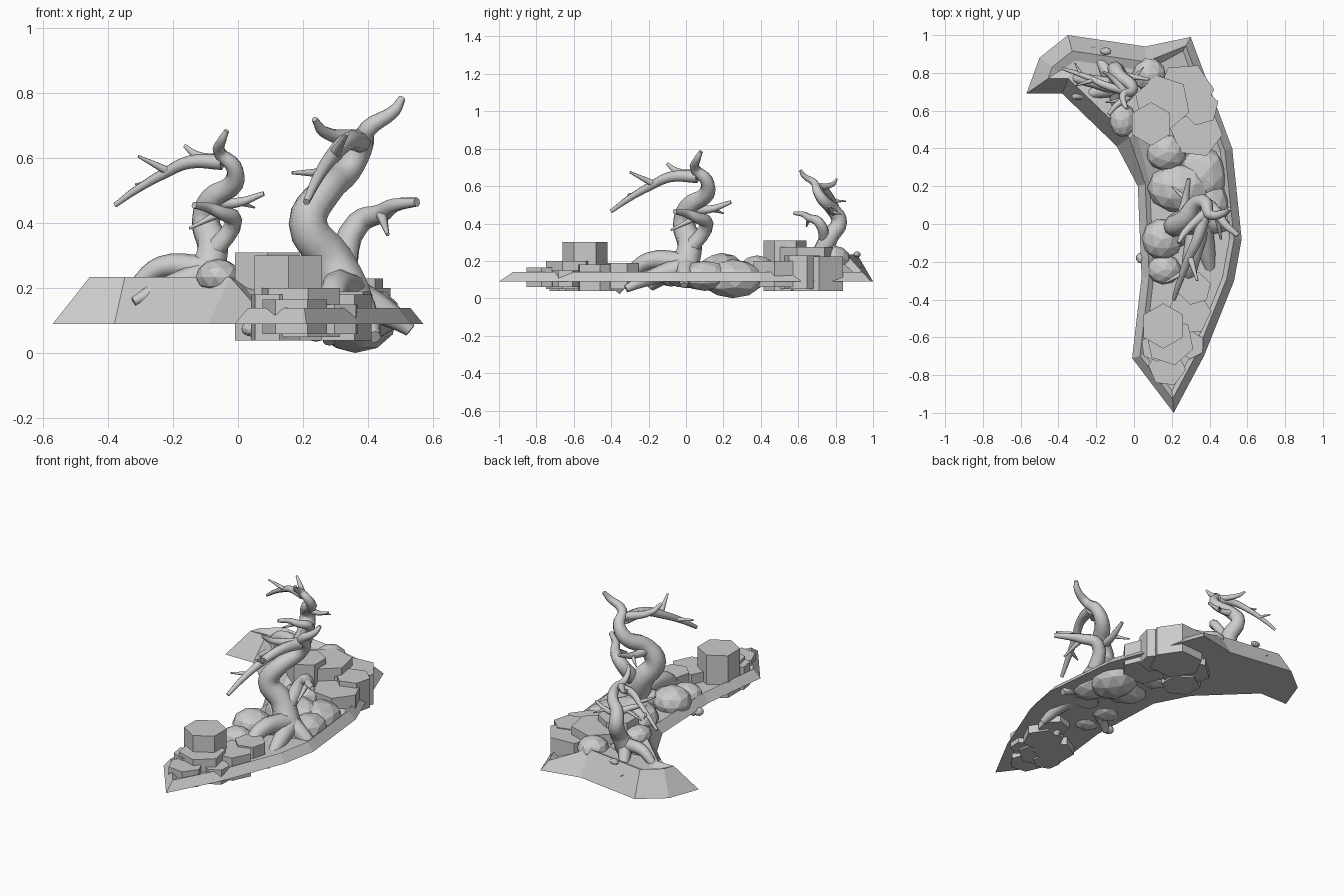
import bpy, bmesh, math, random
from mathutils import Vector, Matrix

if "Cube" in bpy.data.objects:
    bpy.data.objects.remove(bpy.data.objects["Cube"])
random.seed(4)


def finish(name, bm):
    bmesh.ops.recalc_face_normals(bm, faces=bm.faces)
    me = bpy.data.meshes.new(name)
    bm.to_mesh(me)
    bm.free()
    bpy.context.collection.objects.link(bpy.data.objects.new(name, me))


# Crescent ground: an outline, stepped inwards; the rear left part is higher
def ground(outline):
    bm = bmesh.new()
    pts = [Vector(p) for p in outline]
    n = len(pts)
    rings = []
    for step in (0, 1, 1.6):
        ring = []
        for i, p in enumerate(pts):
            a = (p - pts[i - 1]).normalized()
            b = (pts[(i + 1) % n] - p).normalized()
            na, nb = Vector((a.y, -a.x)), Vector((b.y, -b.x))
            high = p.y > .4 and p.x < .1
            q = p + (na + nb) / max(.5, 1 + na.dot(nb)) * step * (.08 if high else .04)
            z = (.235 if high else .14) - .02 * (step > 1)
            ring.append(bm.verts.new((q.x, q.y, z if step else .09)))
        rings.append(ring)
    for r0, r1 in zip(rings, rings[1:]):
        for i in range(n):
            j = (i + 1) % n
            bm.faces.new((r0[i], r0[j], r1[j], r1[i]))
    caps = [bm.faces.new(rings[0]), bm.faces.new(rings[-1])]
    bmesh.ops.triangulate(bm, faces=caps)
    finish("ground", bm)


ground([(-.57, .69), (-.5, .88), (-.35, 1), (.06, .94), (.3, .99), (.52, .4),
        (.57, -.08), (.53, -.3), (.37, -.7), (.21, -1), (-.01, -.71),
        (.04, -.28), (.02, .2), (-.09, .41), (-.38, .69)])


# Hexagonal stone columns: x, y, radius, top
def columns(name, rows):
    bm = bmesh.new()
    for i, (x, y, r, top) in enumerate(rows):
        low = .04 + .01 * (i % 3)
        m = Matrix.Translation((x, y, (low + top) / 2)) @ Matrix.Rotation(i * .2, 4, 'Z')
        bmesh.ops.create_cone(bm, cap_ends=True, segments=6, radius1=r, radius2=r,
                              depth=top - low, matrix=m)
    finish(name, bm)


columns("front_stone_columns", [
    (.155, -.54, .12, .3), (.19, -.62, .13, .2), (.175, -.76, .1, .165),
    (.29, -.47, .12, .18), (.32, -.34, .09, .19), (.3, -.64, .075, .15),
    (.115, -.65, .08, .18)])
columns("rear_stone_columns", [
    (.09, .53, .115, .31), (.15, .64, .15, .275), (.33, .49, .14, .2),
    (.27, .7, .155, .225), (.35, .62, .1, .23)])


# Faceted stones: centre, then width and length
def stones(name, rows):
    bm = bmesh.new()
    for x, y, z, a, b in rows:
        m = (Matrix.Translation((x, y, z)) @ Matrix.Diagonal((a, b, .8 * min(a, b), 1))
             @ Matrix.Rotation(random.uniform(0, 3), 4, 'Z'))
        bmesh.ops.create_icosphere(bm, subdivisions=2, radius=1, matrix=m)
    finish(name, bm)


stones("boulders", [
    (.36, .25, .105, .13, .17), (.24, .19, .14, .17, .13), (.17, .38, .15, .11, .1),
    (-.06, .55, .235, .07, .09), (.08, .79, .21, .09, .09), (.4, .1, .12, .1, .14),
    (.15, -.08, .15, .11, .11), (.16, -.24, .13, .09, .08)])
stones("pebbles", [(-.15, .915, .235, .03, .02), (.04, -.18, .075, .03, .03)])

# Twisted tree: each limb is a start thickness and its path
LIMBS = [
    # trunk running into the highest branch
    (.085, (.365, -.01, .08), (.335, 0, .18), (.285, .02, .29), (.215, -.01, .4),
     (.265, .02, .495), (.335, .11, .56), (.38, .11, .63), (.4, .05, .69),
     (.48, .06, .745), (.505, .08, .785)),
    # long drooping branch and twigs
    (.034, (.375, .06, .65), (.335, -.08, .65), (.285, -.19, .6), (.24, -.31, .53), (.21, -.4, .465)),
    (.019, (.295, -.17, .61), (.335, -.3, .675)),
    (.015, (.26, -.26, .555), (.166, -.31, .555)),
    # upper left branch
    (.028, (.38, .06, .66), (.265, -.05, .68), (.235, -.1, .72)),
    # rearward branch and twig
    (.032, (.25, .02, .48), (.27, .12, .475), (.29, .24, .515)),
    (.013, (.265, .14, .475), (.2, .2, .455)),
    # right branch and twig
    (.045, (.32, .02, .26), (.37, .11, .4), (.44, .06, .43), (.48, 0, .455), (.55, -.06, .465)),
    (.018, (.44, .05, .43), (.46, -.08, .365)),
    # longest root
    (.06, (.34, -.02, .19), (.3, -.2, .2), (.285, -.31, .115), (.28, -.37, .035))]

# Other roots arch from the trunk foot to their tips
FOOT = Vector((.355, 0, .17))
for tip in [(.53, -.01, .07), (.42, -.32, .05), (.06, -.18, .06), (.37, .19, .05)]:
    tip = Vector(tip)
    mids = [FOOT.lerp(tip, t) + Vector((0, 0, .01)) for t in (.4, .75)]
    LIMBS.append((.062, FOOT, *mids, tip))


def tree(name, place, size):
    cu = bpy.data.curves.new(name, 'CURVE')
    cu.dimensions = '3D'
    cu.bevel_depth = size
    cu.bevel_resolution = 2
    cu.resolution_u = 4
    cu.use_fill_caps = True
    for n, (thick, *path) in enumerate(LIMBS):
        s = cu.splines.new('BEZIER')
        s.bezier_points.add(len(path) - 1)
        for i, (bp, p) in enumerate(zip(s.bezier_points, path)):
            t = i / (len(path) - 1)
            bp.co = place(*p)
            bp.radius = thick * (1 - (.87 if n == 0 else .68) * t)
            bp.handle_left_type = bp.handle_right_type = 'AUTO'
    ob = bpy.data.objects.new(name, cu)
    bpy.context.collection.objects.link(ob)
    bpy.ops.object.select_all(action='DESELECT')
    ob.select_set(True)
    bpy.context.view_layer.objects.active = ob
    bpy.ops.object.convert(target='MESH')
    bpy.ops.object.shade_smooth_by_angle(angle=math.radians(60))


tree("large_tree", lambda x, y, z: (x, y, z), 1)
# Smaller copy turned a quarter turn
K = .715
tree("small_tree", lambda x, y, z: (K * y - .092, .973 - K * x, K * z + .123), K)
